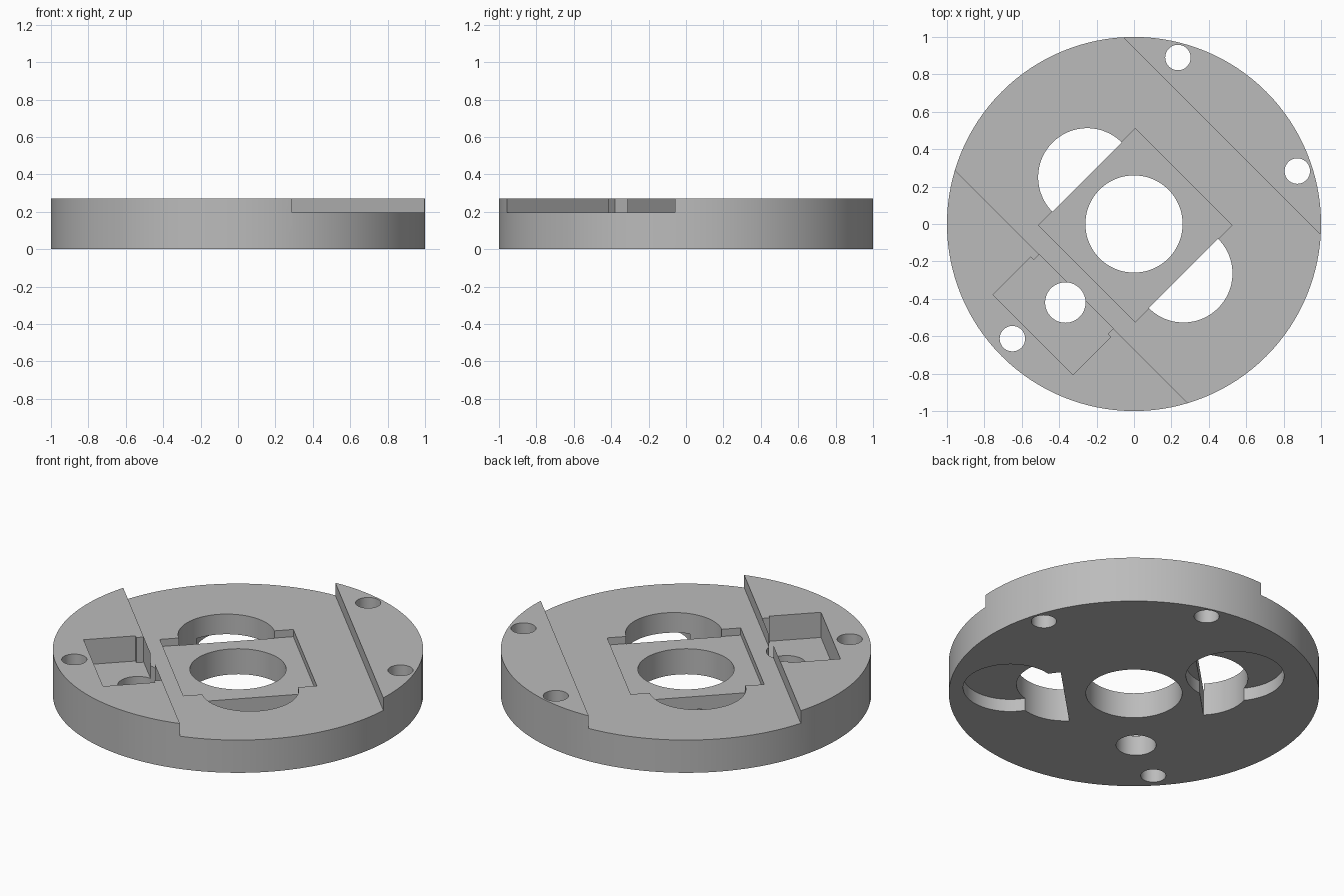
import bpy, bmesh, math
from mathutils import Matrix

if "Cube" in bpy.data.objects:
    bpy.data.objects.remove(bpy.data.objects["Cube"], do_unlink=True)

HEIGHT = 0.27
CHANNEL_Z = 0.195
SEAT_Z = 0.152
POCKET_Z = 0.12
RECESS = 0.075
DIAGONAL = Matrix.Rotation(math.radians(-45), 4, "Z")

grey = bpy.data.materials.new("machined grey")
grey.use_nodes = True
grey.diffuse_color = (0.5, 0.5, 0.5, 1)
grey.node_tree.nodes["Principled BSDF"].inputs["Base Color"].default_value = (0.5, 0.5, 0.5, 1)


def arc(x, y, r, start=0, sweep=360, n=64):
    """Points on an arc; a full turn leaves out the repeated end point."""
    count = n if sweep == 360 else n + 1
    angles = [math.radians(start + sweep * i / n) for i in range(count)]
    return [(x + r * math.cos(a), y + r * math.sin(a)) for a in angles]


def rect(x0, x1, y0, y1):
    return [(x0, y0), (x1, y0), (x1, y1), (x0, y1)]


def prism(name, outline, z0, z1, turned=True):
    """Extrude an outline, optionally laid out along the diagonal channel."""
    bm = bmesh.new()
    base = bm.faces.new([bm.verts.new((x, y, z0)) for x, y in outline])
    top = bmesh.ops.extrude_face_region(bm, geom=[base])["geom"]
    bmesh.ops.translate(bm, verts=[v for v in top if isinstance(v, bmesh.types.BMVert)],
                        vec=(0, 0, z1 - z0))
    bmesh.ops.recalc_face_normals(bm, faces=bm.faces)
    if turned:
        bm.transform(DIAGONAL)
    mesh = bpy.data.meshes.new(name)
    bm.to_mesh(mesh)
    bm.free()
    mesh.materials.append(grey)
    obj = bpy.data.objects.new(name, mesh)
    bpy.context.collection.objects.link(obj)
    return obj


LOW, HIGH = -0.1, HEIGHT + 0.1
plate = prism("round_plate", arc(0, 0, 1, n=128), 0, HEIGHT, False)

# Wide diagonal channel, square seat and side pocket with a narrower mouth
cutters = [
    prism("channel_cutter", rect(-1.3, 1.3, -0.474, 0.665), CHANNEL_Z, HIGH),
    prism("seat_cutter", rect(-0.356, 0.376, -0.366, 0.366), SEAT_Z, HIGH),
    prism("pocket_cutter",
          [(-0.265, -0.8), (0.339, -0.8), (0.339, -0.515), (0.317, -0.515),
           (0.317, -0.474), (-0.243, -0.474), (-0.243, -0.515), (-0.265, -0.515)],
          POCKET_Z, HIGH),
]

# Half-round windows beside the seat
cutters += [
    prism("left_window_cutter", arc(0.374, 0, 0.262, -90, 180), LOW, HIGH),
    prism("right_window_cutter", arc(-0.354, 0, 0.262, 90, 180), LOW, HIGH),
]

# Shallow round recesses on the underside
for x, y, r in [(0.66, 0.12, 0.255), (-0.56, 0.14, 0.265)]:
    cutters.append(prism("underside_recess_cutter", arc(x, y, r), LOW, RECESS))

# Centre bore, pocket hole and three mounting holes
for x, y, r in [(0, 0, 0.26), (-0.367, -0.42, 0.108), (-0.65, -0.613, 0.068),
                (0.235, 0.89, 0.068), (0.873, 0.283, 0.068)]:
    cutters.append(prism("hole_cutter", arc(x, y, r), LOW, HIGH, False))

for cutter in cutters:
    cutter.hide_render = True
    cut = plate.modifiers.new(cutter.name, "BOOLEAN")
    cut.operation = "DIFFERENCE"
    cut.solver = "EXACT"
    cut.object = cutter

# Bake the cuts and drop the helpers
bpy.context.view_layer.update()
evaluated = plate.evaluated_get(bpy.context.evaluated_depsgraph_get())
finished = bpy.data.meshes.new_from_object(evaluated)
plate.modifiers.clear()
plate.data = finished
for cutter in cutters:
    bpy.data.objects.remove(cutter, do_unlink=True)

bpy.ops.object.select_all(action="DESELECT")
plate.select_set(True)
bpy.context.view_layer.objects.active = plate
bpy.ops.object.shade_smooth_by_angle(angle=math.radians(30))
